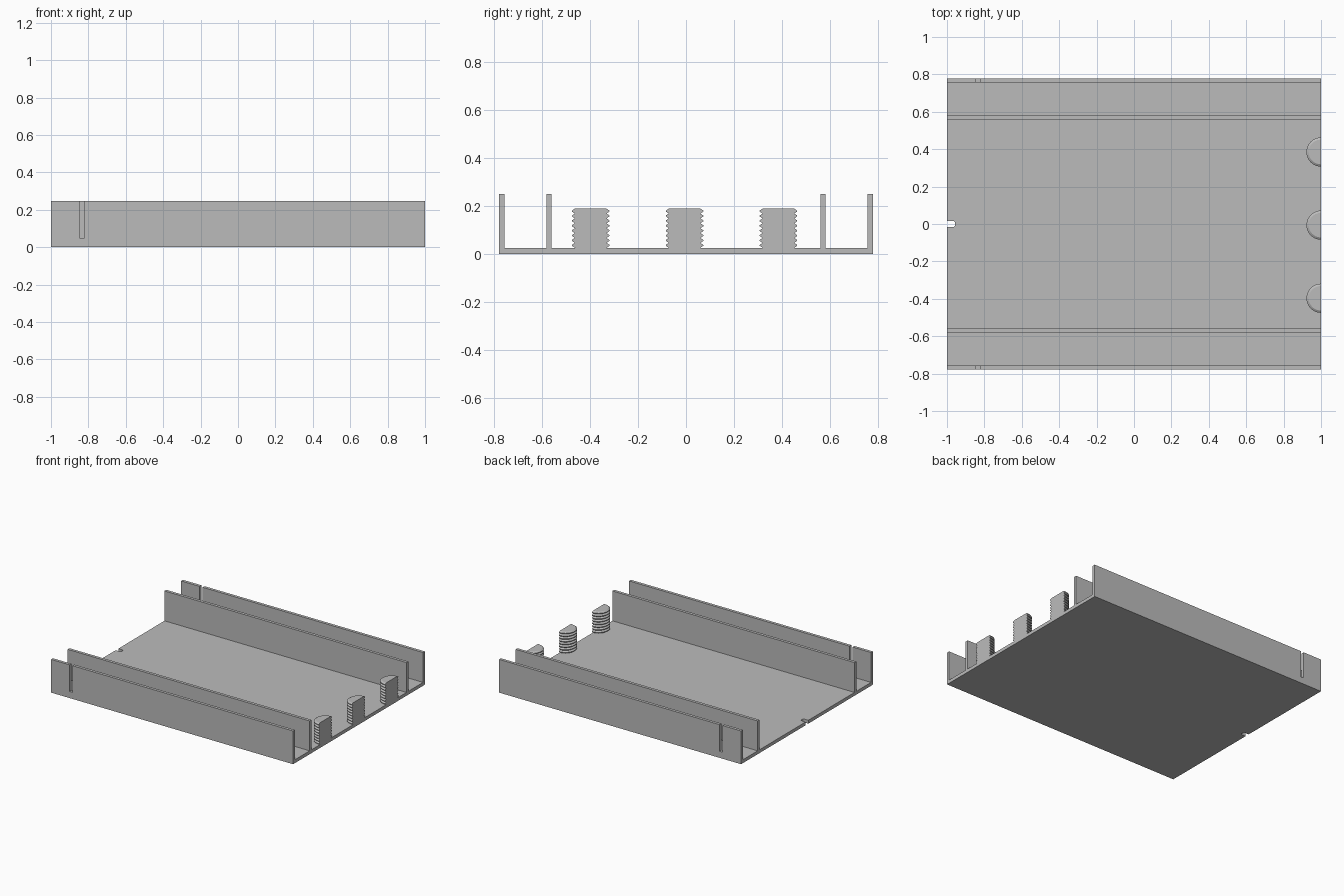
import bpy
import bmesh
import math

cube = bpy.data.objects.get("Cube")
if cube:
    bpy.data.objects.remove(cube, do_unlink=True)

grey = bpy.data.materials.new("plain grey")
grey.use_nodes = True
COLOUR = (0.5, 0.5, 0.5, 1)
grey.diffuse_color = COLOUR
grey.node_tree.nodes["Principled BSDF"].inputs["Base Color"].default_value = COLOUR

HALF_Y = 0.778
FLOOR = 0.025
WALL = 0.022
WALL_TOP = 0.248
INNER_Y = 0.56       # inner face of the inner walls
POST_TOP = 0.188


def make_object(name, bm):
    bmesh.ops.recalc_face_normals(bm, faces=bm.faces[:])
    mesh = bpy.data.meshes.new(name)
    bm.to_mesh(mesh)
    bm.free()
    mesh.materials.append(grey)
    obj = bpy.data.objects.new(name, mesh)
    bpy.context.collection.objects.link(obj)
    return obj


def prism(name, points, offset):
    """Extrude a closed outline of 3D points along an offset."""
    bm = bmesh.new()
    face = bm.faces.new([bm.verts.new(p) for p in points])
    extruded = bmesh.ops.extrude_face_region(bm, geom=[face])["geom"]
    moved = [g for g in extruded if isinstance(g, bmesh.types.BMVert)]
    bmesh.ops.translate(bm, verts=moved, vec=offset)
    return make_object(name, bm)


def cut(target, cutter):
    """Subtract the cutter and discard it."""
    cutter.hide_render = True
    mod = target.modifiers.new("cut", 'BOOLEAN')
    mod.operation = 'DIFFERENCE'
    mod.solver = 'EXACT'
    mod.object = cutter
    bpy.context.view_layer.objects.active = target
    bpy.ops.object.modifier_apply(modifier=mod.name)
    bpy.data.objects.remove(cutter, do_unlink=True)


# Tray: floor with four upright walls, one continuous section
half = [(INNER_Y, FLOOR), (INNER_Y, WALL_TOP),
        (INNER_Y + WALL, WALL_TOP), (INNER_Y + WALL, FLOOR),
        (HALF_Y - WALL, FLOOR), (HALF_Y - WALL, WALL_TOP),
        (HALF_Y, WALL_TOP), (HALF_Y, 0)]
section = half + [(-y, z) for y, z in reversed(half)]
tray = prism("tray", [(-1, y, z) for y, z in section], (2, 0, 0))

# Narrow slots near one end of both outer walls
for side in (-1, 1):
    y = side * (HALF_Y - WALL / 2) - 0.03
    outline = [(-0.847, y, 0.049), (-0.822, y, 0.049),
               (-0.822, y, 0.3), (-0.847, y, 0.3)]
    cut(tray, prism("slot_cutter", outline, (0, 0.06, 0)))

# Small round-cornered notch in the end of the floor
NOTCH, ROUND = 0.016, 0.01
outline = [(-1.1, NOTCH, -0.1), (-1.1, -NOTCH, -0.1)]
for sign, start in ((-1, -90), (1, 0)):
    for step in range(5):
        a = math.radians(start + step * 22.5)
        outline.append((-0.957 - ROUND + ROUND * math.cos(a),
                        sign * (NOTCH - ROUND) + ROUND * math.sin(a), -0.1))
cut(tray, prism("notch_cutter", outline, (0, 0, 0.2)))


# Half-round threaded posts, flat side flush with the other end
def threaded_post(name, y, teeth=8, segments=20):
    root, crest = 0.066, 0.078
    pitch = (POST_TOP - FLOOR) / teeth
    profile = [(root, FLOOR)]
    for i in range(teeth):
        z = FLOOR + i * pitch
        profile += [(crest, z + pitch * 0.4), (crest, z + pitch * 0.6),
                    (root, z + pitch)]
    bm = bmesh.new()
    columns = []
    for s in range(segments + 1):
        a = math.pi / 2 + math.pi * s / segments
        columns.append([bm.verts.new((1 + r * math.cos(a), y + r * math.sin(a), z))
                        for r, z in profile])
    for left, right in zip(columns, columns[1:]):
        for k in range(len(profile) - 1):
            bm.faces.new((left[k], right[k], right[k + 1], left[k + 1]))
    bm.faces.new([c[-1] for c in columns])
    bm.faces.new([c[0] for c in reversed(columns)])
    bm.faces.new(columns[0] + columns[-1][::-1])
    post = make_object(name, bm)
    bpy.ops.object.select_all(action='DESELECT')
    post.select_set(True)
    bpy.context.view_layer.objects.active = post
    bpy.ops.object.shade_smooth_by_angle(angle=math.radians(30))


for name, y in (("front_post", -0.397), ("middle_post", -0.006), ("back_post", 0.385)):
    threaded_post(name, y)
